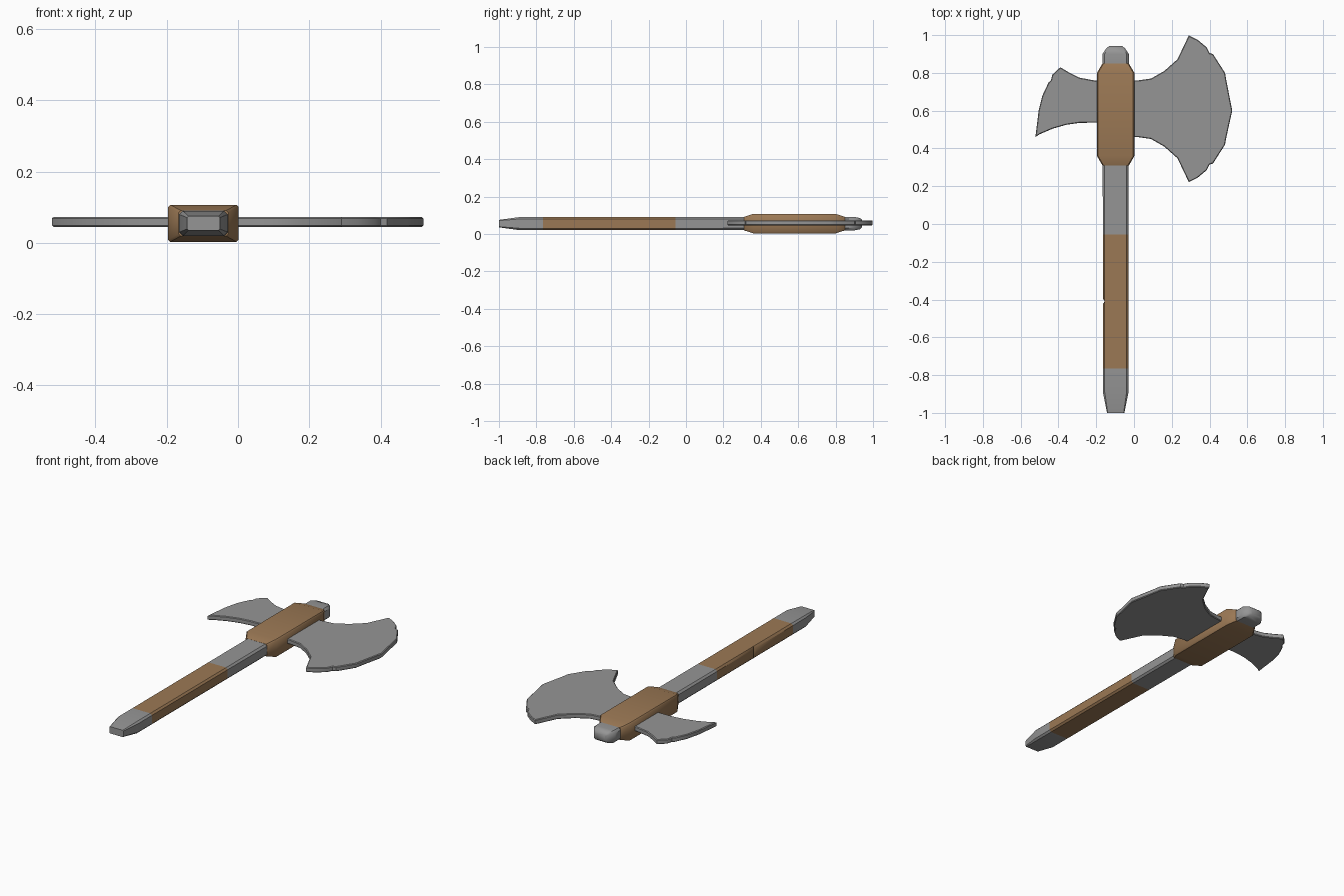
import bpy, bmesh, math

cube = bpy.data.objects.get("Cube")
if cube:
    bpy.data.objects.remove(cube)


def make_material(name, colour):
    mat = bpy.data.materials.new(name)
    mat.use_nodes = True
    mat.diffuse_color = colour
    mat.node_tree.nodes["Principled BSDF"].inputs["Base Color"].default_value = colour
    return mat


steel = make_material("grey steel", (0.3, 0.3, 0.3, 1))
leather = make_material("brown leather", (0.33, 0.19, 0.09, 1))

AXIS_X, MID_Z = -0.097, 0.055


def finish(name, bm, materials, angle):
    bmesh.ops.recalc_face_normals(bm, faces=bm.faces)
    mesh = bpy.data.meshes.new(name)
    bm.to_mesh(mesh)
    bm.free()
    for mat in materials:
        mesh.materials.append(mat)
    obj = bpy.data.objects.new(name, mesh)
    bpy.context.collection.objects.link(obj)
    bpy.ops.object.select_all(action='DESELECT')
    obj.select_set(True)
    bpy.context.view_layer.objects.active = obj
    bpy.ops.object.shade_smooth_by_angle(angle=math.radians(angle))
    return obj


def section(bm, y, half_w, half_h, cut):
    """Rectangle with chamfered corners, in the xz plane."""
    a, b = half_w - cut, half_h - cut
    ring = [(half_w, -b), (half_w, b), (a, half_h), (-a, half_h),
            (-half_w, b), (-half_w, -b), (-a, -half_h), (a, -half_h)]
    return [bm.verts.new((AXIS_X + x, y, MID_Z + z)) for x, z in ring]


def loft(name, stations, materials, angle, band=None):
    bm = bmesh.new()
    rings = [section(bm, *s) for s in stations]
    for r, s in zip(rings, rings[1:]):
        for i in range(len(r)):
            j = (i + 1) % len(r)
            bm.faces.new((r[i], r[j], s[j], s[i]))
    bm.faces.new(rings[0])
    bm.faces.new(rings[-1])
    # Small nick in the left edge of the grip
    if band:
        for face in bm.faces:
            if band[0] < face.calc_center_median().y < band[1]:
                face.material_index = 1
        for v in rings[4][4:6]:
            v.co.x += 0.012
    return finish(name, bm, materials, angle)


def blade(name, outline):
    """Flat plate with a narrow rounded rim."""
    bm = bmesh.new()
    bottom = bm.faces.new([bm.verts.new((x, y, 0.045)) for x, y in outline])
    up = bmesh.ops.extrude_face_region(bm, geom=[bottom])
    verts = [g for g in up["geom"] if isinstance(g, bmesh.types.BMVert)]
    bmesh.ops.translate(bm, verts=verts, vec=(0, 0, 0.028))
    rim = [e for e in bm.edges if abs(e.verts[0].co.z - e.verts[1].co.z) < 0.001]
    bmesh.ops.bevel(bm, geom=rim, offset=0.004, segments=1, affect='EDGES',
                    clamp_overlap=True)
    return finish(name, bm, [steel], 35)


# Shaft with tapered butt, leather grip and rounded top
loft("shaft", [(-1, 0.046, 0.02, 0.004), (-0.89, 0.068, 0.035, 0.01),
               (-0.765, 0.068, 0.035, 0.01), (-0.425, 0.068, 0.035, 0.01),
               (-0.41, 0.068, 0.035, 0.01), (-0.395, 0.068, 0.035, 0.01),
               (-0.055, 0.068, 0.035, 0.01), (0.86, 0.07, 0.036, 0.012),
               (0.9, 0.07, 0.036, 0.012), (0.93, 0.05, 0.03, 0.01),
               (0.942, 0.034, 0.02, 0.008)],
     [steel, leather], 40, band=(-0.765, -0.055))

# Leather wrapped head block
loft("head_wrap", [(0.31, 0.07, 0.036, 0.006), (0.36, 0.099, 0.052, 0.006),
                   (0.8, 0.099, 0.052, 0.006), (0.85, 0.07, 0.036, 0.006)],
     [leather], 40)

# Large blade: half outline mirrored about its middle line
CENTRE_Y = 0.61
half = [(-0.02, 0.15), (0.02, 0.15), (0.09, 0.16), (0.16, 0.2), (0.23, 0.262),
        (0.29, 0.388), (0.337, 0.365), (0.385, 0.325), (0.4, 0.295),
        (0.418, 0.29), (0.482, 0.19), (0.487, 0.16)]
big = [(x, CENTRE_Y + d) for x, d in half] + [(0.52, CENTRE_Y - 0.01)]
big += [(x, CENTRE_Y - d) for x, d in reversed(half)]
blade("large_blade", big)

# Small swept blade on the opposite side
blade("small_blade", [
    (-0.17, 0.755), (-0.21, 0.76), (-0.29, 0.775), (-0.34, 0.8), (-0.39, 0.83),
    (-0.433, 0.79), (-0.44, 0.76), (-0.452, 0.75), (-0.485, 0.68),
    (-0.505, 0.6), (-0.522, 0.46), (-0.5, 0.475), (-0.43, 0.505),
    (-0.36, 0.525), (-0.29, 0.535), (-0.17, 0.538)])
